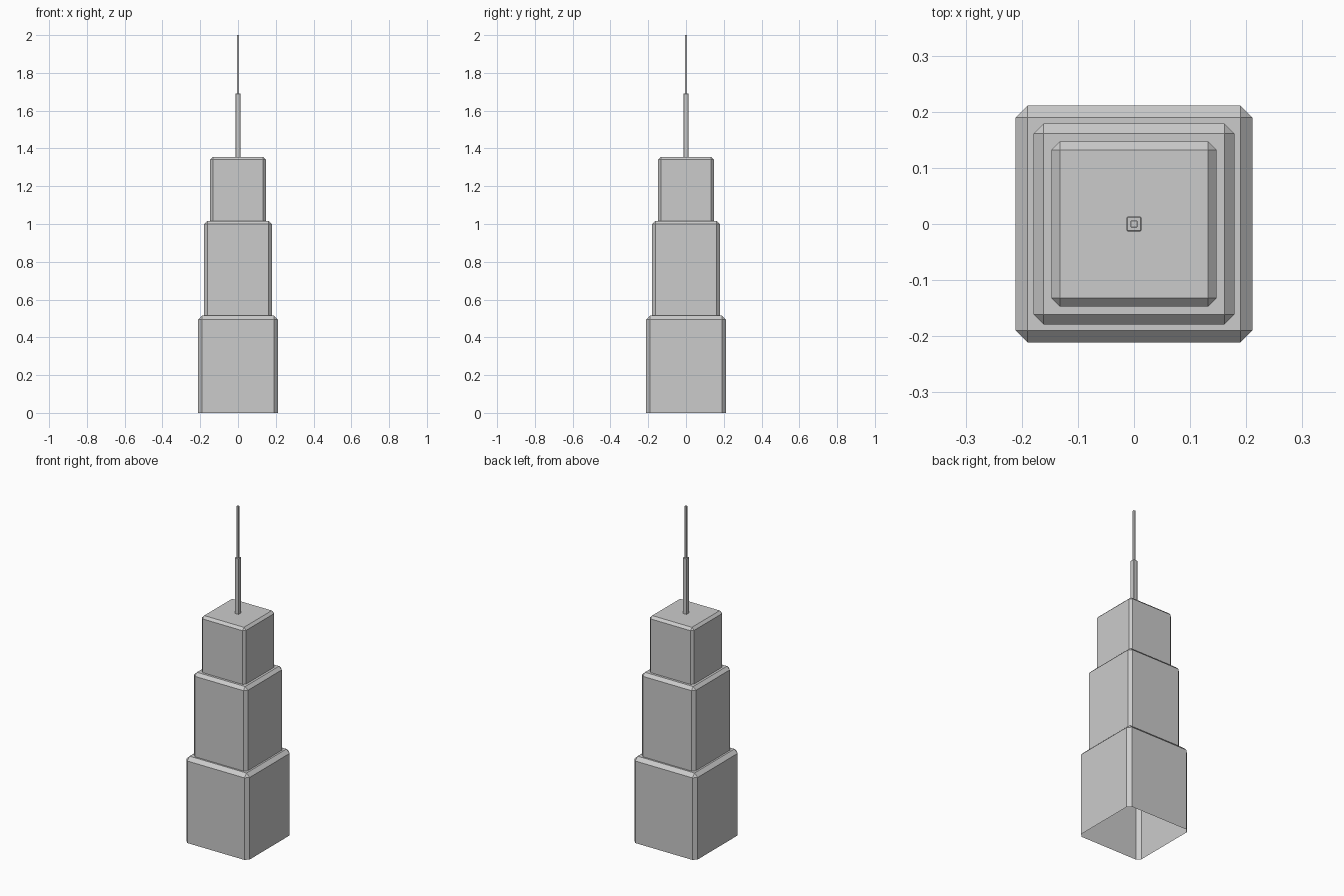
import bpy
import bmesh

cube = bpy.data.objects.get("Cube")
if cube:
    bpy.data.objects.remove(cube, do_unlink=True)

# One plain concrete grey
grey = bpy.data.materials.new("concrete_grey")
grey.use_nodes = True
colour = (0.6, 0.6, 0.6, 1)
grey.diffuse_color = colour
grey.node_tree.nodes["Principled BSDF"].inputs["Base Color"].default_value = colour


def tier(name, half, bottom, top):
    """Square block, open below, with chamfered uprights and top rim."""
    bm = bmesh.new()
    bmesh.ops.create_cube(bm, size=2)
    for v in bm.verts:
        v.co.x *= half
        v.co.y *= half
        v.co.z = top if v.co.z > 0 else bottom
    bm.normal_update()
    floor = [f for f in bm.faces if f.normal.z < -0.5]
    bmesh.ops.delete(bm, geom=floor, context='FACES')
    edges = [e for e in bm.edges if not e.is_boundary]
    bmesh.ops.bevel(bm, geom=edges, offset=half * 0.1, offset_type='OFFSET',
                    segments=1, affect='EDGES')
    mesh = bpy.data.meshes.new(name)
    bm.to_mesh(mesh)
    bm.free()
    mesh.materials.append(grey)
    obj = bpy.data.objects.new(name, mesh)
    bpy.context.collection.objects.link(obj)


# Stepped tower and two-stage mast, each stage standing on the last
stages = [("lower_tier", 0.211, 0.515),
          ("middle_tier", 0.179, 1.017),
          ("upper_tier", 0.147, 1.355),
          ("mast_base", 0.013, 1.69),
          ("mast_tip", 0.006, 2.0)]
bottom = 0
for name, half, top in stages:
    tier(name, half, bottom, top)
    bottom = top
